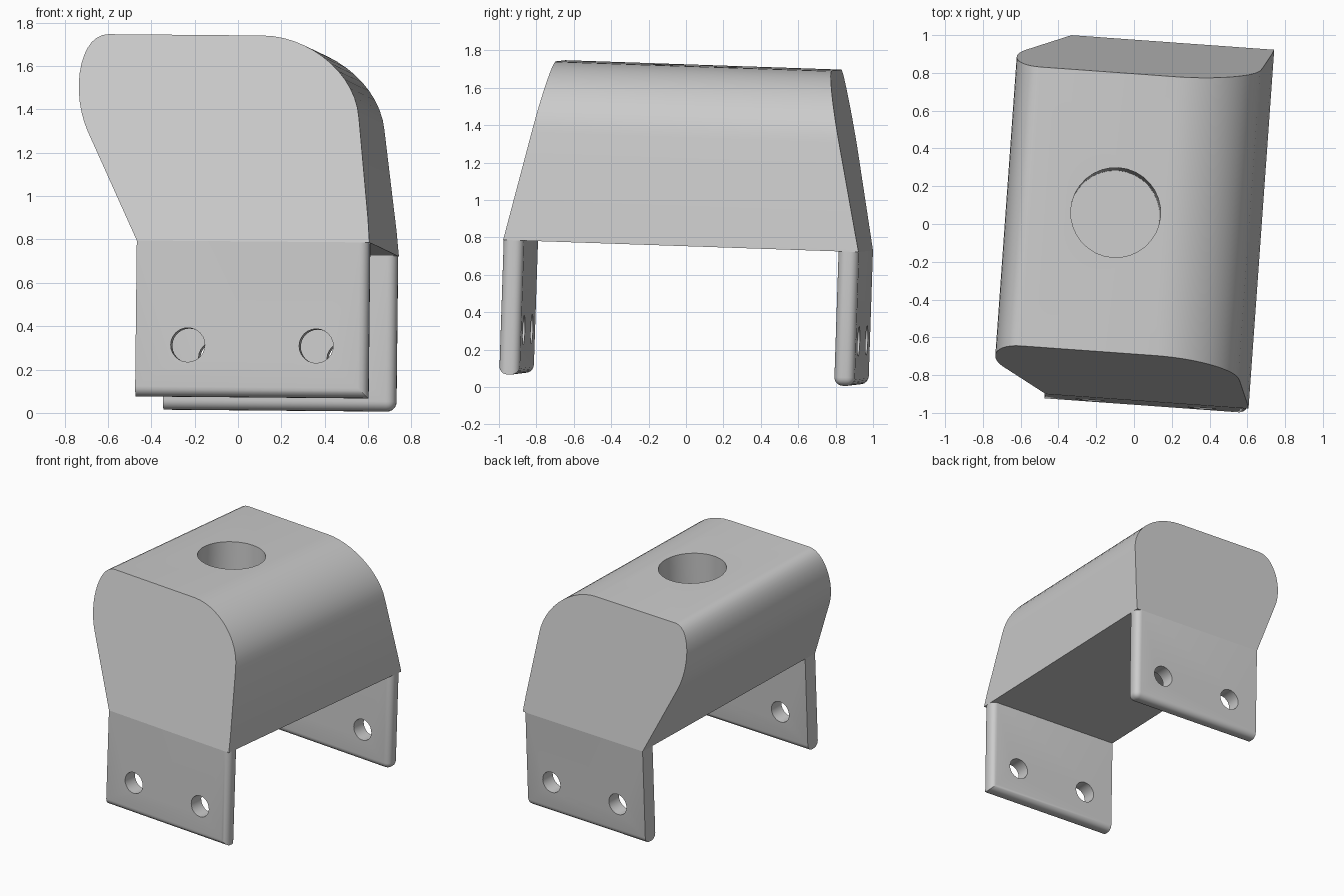
import bpy, bmesh
from math import radians
from mathutils import Matrix, Vector
from mathutils.geometry import interpolate_bezier

default = bpy.data.objects.get("Cube")
if default:
    bpy.data.objects.remove(default, do_unlink=True)

grey = bpy.data.materials.new("plain grey")
grey.use_nodes = True
COLOUR = (0.6, 0.6, 0.6, 1)
grey.diffuse_color = COLOUR
grey.node_tree.nodes["Principled BSDF"].inputs["Base Color"].default_value = COLOUR

# The whole bracket sits slightly turned and tilted
POSE = (Matrix.Rotation(radians(-4.1), 4, 'Z') @ Matrix.Rotation(radians(-1.95), 4, 'X')
        @ Matrix.Rotation(radians(0.5), 4, 'Y'))
MID_Y = -0.005
BASE, TOP, FOOT = 0.76, 1.718, 0.042
LEFT, RIGHT = -0.408, 0.668
HALF, THICK = 0.953, 0.11


def make_object(name, bm):
    bmesh.ops.recalc_face_normals(bm, faces=bm.faces)
    mesh = bpy.data.meshes.new(name)
    bm.to_mesh(mesh)
    bm.free()
    obj = bpy.data.objects.new(name, mesh)
    bpy.context.collection.objects.link(obj)
    mesh.materials.append(grey)
    return obj


def drill(obj, centre, radius, depth, turn=Matrix(), sides=32):
    """Cut a round hole and bake the result."""
    bm = bmesh.new()
    bmesh.ops.create_cone(bm, cap_ends=True, segments=sides, radius1=radius, radius2=radius,
                          depth=depth, matrix=Matrix.Translation(centre) @ turn)
    cutter = make_object("hole_cutter", bm)
    cutter.hide_render = True
    mod = obj.modifiers.new("hole", 'BOOLEAN')
    mod.operation, mod.solver, mod.object = 'DIFFERENCE', 'EXACT', cutter
    graph = bpy.context.evaluated_depsgraph_get()
    baked = bpy.data.meshes.new_from_object(obj.evaluated_get(graph))
    obj.modifiers.clear()
    obj.data = baked
    bpy.data.objects.remove(cutter, do_unlink=True)


def finish(obj):
    obj.data.transform(POSE)
    bpy.ops.object.select_all(action='DESELECT')
    obj.select_set(True)
    bpy.context.view_layer.objects.active = obj
    bpy.ops.object.shade_smooth_by_angle(angle=radians(30))


def bend(*points):
    return [(p.x, p.y) for p in interpolate_bezier(*[Vector(p) for p in points], 14)]


# Body: rounded cross-section between two leaning end faces
profile = [(RIGHT, BASE), (LEFT, BASE)]
profile += bend((-0.649, 1.266), (-0.735, 1.45), (-0.70, TOP), (-0.565, TOP))
profile += bend((0.15, TOP), (0.36, TOP), (0.585, 1.55), (0.604, 1.336))
profile.append((0.658, 0.873))
bm = bmesh.new()
rings = []
for side in (-1, 1):
    rings.append([bm.verts.new((x, MID_Y + side * (HALF - 0.222 * (z - BASE)), z))
                  for x, z in profile])
    bm.faces.new(rings[-1])
front, back = rings
for i in range(len(profile)):
    j = (i + 1) % len(profile)
    bm.faces.new((front[i], front[j], back[j], back[i]))
body = make_object("body", bm)
drill(body, (-0.116, MID_Y, TOP), 0.238, 0.9)
finish(body)

# Flanges: plates with rounded lower and left edges and two bolt holes
for name, side in (("front_flange", -1), ("back_flange", 1)):
    bm = bmesh.new()
    mid = Vector(((LEFT + RIGHT) / 2, MID_Y + side * (HALF - THICK / 2), (BASE + FOOT) / 2))
    size = Matrix.Diagonal((RIGHT - LEFT, THICK, BASE - FOOT, 1))
    bmesh.ops.create_cube(bm, size=1, matrix=Matrix.Translation(mid) @ size)
    rounded = []
    for e in bm.edges:
        a, b = (v.co for v in e.verts)
        low = max(a.z, b.z) < mid.z
        outer = min(a.x, b.x) > mid.x
        across = abs(a.y - b.y) > THICK / 2
        if (low or outer) and (not across or (low and outer and side > 0)):
            rounded.append(e)
    bmesh.ops.bevel(bm, geom=rounded, offset=0.045, segments=6, profile=0.5, affect='EDGES')
    flange = make_object(name, bm)
    for shift in (-0.297, 0.297):
        drill(flange, (mid.x + shift, mid.y, 0.28), 0.079, 0.4,
              Matrix.Rotation(radians(90), 4, 'X'), 24)
    finish(flange)
